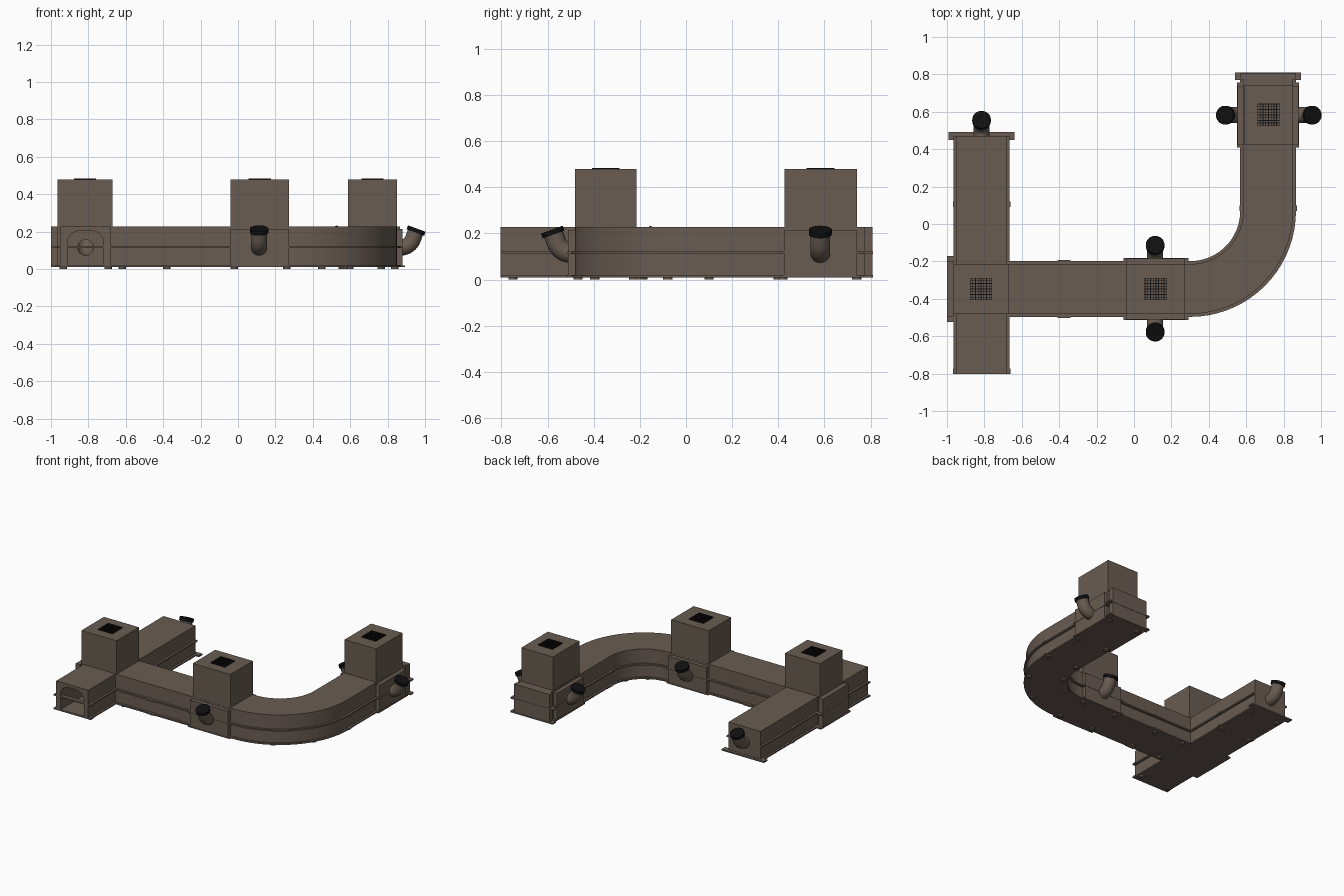
import bpy, bmesh, math
from mathutils import Vector, Matrix

if "Cube" in bpy.data.objects:
    bpy.data.objects.remove(bpy.data.objects["Cube"])


def material(name, rgb):
    m = bpy.data.materials.new(name)
    m.diffuse_color = (*rgb, 1)
    m.use_nodes = True
    m.node_tree.nodes["Principled BSDF"].inputs["Base Color"].default_value = m.diffuse_color
    return m


BROWN = material("warm brown", (0.140, 0.107, 0.084))
BLACK = material("cap black", (0.005, 0.005, 0.005))


def finish(bm, name, mat):
    bmesh.ops.recalc_face_normals(bm, faces=bm.faces)
    me = bpy.data.meshes.new(name)
    bm.to_mesh(me)
    bm.free()
    ob = bpy.data.objects.new(name, me)
    bpy.context.collection.objects.link(ob)
    me.materials.append(mat)
    return ob


def boxes(name, items, mat=BROWN):
    """Each item is (x0, x1, y0, y1, z0, z1)."""
    bm = bmesh.new()
    for x0, x1, y0, y1, z0, z1 in items:
        m = Matrix.Translation(((x0 + x1) / 2, (y0 + y1) / 2, (z0 + z1) / 2))
        bmesh.ops.create_cube(bm, size=1, matrix=m @ Matrix.Diagonal((x1 - x0, y1 - y0, z1 - z0, 1)))
    return finish(bm, name, mat)


def loft(name, rings, mat=BROWN, caps=True):
    bm = bmesh.new()
    vs = [[bm.verts.new(p) for p in r] for r in rings]
    n = len(vs[0])
    for a, b in zip(vs, vs[1:]):
        for i in range(n):
            bm.faces.new((a[i], a[(i + 1) % n], b[(i + 1) % n], b[i]))
    if caps:
        bm.faces.new(vs[0])
        bm.faces.new(vs[-1])
    return finish(bm, name, mat)


def smooth(ob):
    bpy.ops.object.select_all(action='DESELECT')
    ob.select_set(True)
    bpy.context.view_layer.objects.active = ob
    bpy.ops.object.shade_smooth_by_angle(angle=math.radians(35))


# Channel cross-section: bottom flange, middle ridge, flat top
W, F, TOP = 0.133, 0.149, 0.228
half = [(F, .01), (F, .02), (W, .02), (W, .112), (F, .112), (F, .122), (W, .122), (W, TOP)]
SECTION = half + [(-u, z) for u, z in reversed(half)]


def channel(name, path):
    """path holds (x, y, heading angle)."""
    return loft(name, [[(x + u * math.sin(a), y - u * math.cos(a), z) for u, z in SECTION]
                       for x, y, a in path])


LX, RY, RX, R = -0.815, -0.3475, 0.717, 0.417
CX, CY = RX - R, RY + R
arc = [(CX + R * math.sin(t), CY - R * math.cos(t), t)
       for t in (math.pi / 2 * i / 18 for i in range(19))]
leg = channel("left_channel", [(LX, -0.803, math.pi / 2), (LX, 0.47, math.pi / 2)])
run = channel("main_channel", [(-0.98, RY, 0)] + arc + [(RX, 0.79, math.pi / 2)])
smooth(run)


# Plates with wide flanges: (body half x, half y), (flange half x, half y)
def plate(name, cx, cy, bx, by, fx, fy, top):
    return boxes(name, [(cx - bx, cx + bx, cy - by, cy + by, .01, top)] +
                 [(cx - fx, cx + fx, cy - fy, cy + fy, z, z + .01) for z in (.01, .112)])


back_plate = plate("left_back_end_plate", LX, .47, .148, .02, .176, .021, TOP)
plate("left_side_end_plate", -.982, RY, .018, .15, .019, .176, TOP)
plate("right_back_end_plate", RX, .79, .148, .018, .176, .02, TOP)
plate("middle_collar", .117, RY, .157, .163, .174, .165, .215)
plate("right_collar", RX, .582, .163, .157, .165, .174, .215)

# Arched tunnel through the left channel, and a pipe hole at its far end
r = .068
arch = [(-.097, .022), (.097, .022)]
arch += [(.097 - r + r * math.cos(t), .205 - r + r * math.sin(t))
         for t in (math.pi / 2 * i / 8 for i in range(9))]
arch += [(-u, z) for u, z in reversed(arch[2:])]
tunnel = loft("tunnel_cutter", [[(LX + u, y, z) for u, z in arch] for y in (-.9, .452)])
circle = [(.042 * math.cos(t), .115 + .042 * math.sin(t))
          for t in (math.tau * i / 24 for i in range(24))]
hole = loft("hole_cutter", [[(LX + u, y, z) for u, z in circle] for y in (.40, .6)])


def cut(ob, cutter):
    m = ob.modifiers.new("cut", 'BOOLEAN')
    m.operation, m.solver, m.object = 'DIFFERENCE', 'EXACT', cutter
    bpy.ops.object.select_all(action='DESELECT')
    ob.select_set(True)
    bpy.context.view_layer.objects.active = ob
    bpy.ops.object.modifier_apply(modifier=m.name)


for ob in (leg, run, back_plate):
    cut(ob, tunnel)
for ob in (leg, back_plate):
    cut(ob, hole)
for c in (tunnel, hole):
    bpy.data.objects.remove(c)


# Square towers with a grate on top
def tower(name, cx, cy, hx, hy):
    boxes(name + "_tower", [(cx - hx, cx + hx, cy - hy, cy + hy, .2285, .479)])
    g, n, w = .058, 9, .002
    bars = []
    for i in range(n):
        o = -g + 2 * g * i / (n - 1)
        bars.append((cx + o - w, cx + o + w, cy - g, cy + g, .477, .484))
        bars.append((cx - g, cx + g, cy + o - w, cy + o + w, .477, .4845))
    boxes(name + "_grate", bars, BLACK)


tower("left", -.818, RY, .146, .133)
tower("middle", .117, RY, .156, .133)
tower("right", RX + .002, .583, .131, .157)


# Elbow pipes with tilted black caps
def elbow(name, x, y, ang):
    d, side, up = Vector((math.cos(ang), math.sin(ang), 0)), Vector((-math.sin(ang), math.cos(ang), 0)), Vector((0, 0, 1))
    base, bend, end = Vector((x, y, .115)), .07, math.radians(70)
    pts = [(base, 0)]
    for i in range(9):
        t = end * i / 8
        pts.append((base + d * (.005 + bend * math.sin(t)) + up * bend * (1 - math.cos(t)), t))
    axis = d * math.cos(end) + up * math.sin(end)
    pts.append((pts[-1][0] + axis * .045, end))

    def ring(p, t, rad):
        n = up * math.cos(t) - d * math.sin(t)
        return [p + rad * (side * math.cos(a) + n * math.sin(a))
                for a in (math.tau * k / 24 for k in range(24))]

    smooth(loft(name + "_pipe", [ring(p, t, .043) for p, t in pts], caps=False))
    tip = pts[-1][0]
    smooth(loft(name + "_cap", [ring(tip + axis * s, end, .05) for s in (-.008, .014)], BLACK))


elbow("left_back", LX, .467, math.pi / 2)
elbow("middle_front", .113, RY - .143, -math.pi / 2)
elbow("middle_back", .113, RY + .146, math.pi / 2)
elbow("right_outer", RX + .148, .582, 0)
elbow("right_inner", RX - .141, .582, math.pi)

# Joint tabs on the flanges where channel sections meet
boxes("joint_tabs", [(-.41, -.34, RY - .154, RY + .154, z, z + .011) for z in (.01, .1115)] +
      [(LX - .154, LX + .154, y, y + .03, z, z + .011)
       for z in (.01, .1115) for y in (-.803, .09)] +
      [(RX - .154, RX + .154, .07, .1, z, z + .011) for z in (.01, .1115)])

# Low round feet along both bottom edges
bm = bmesh.new()
spots = [(LX, y, math.pi / 2) for y in (-.75, .1, .4)]
spots += [(x, RY, 0) for x in (-.62, -.38, -.02, .26)]
spots += [arc[6], arc[12], (RX, .1, math.pi / 2), (RX, .42, math.pi / 2), (RX, .74, math.pi / 2)]
for x, y, a in spots:
    for s in (-.12, .12):
        m = Matrix.Translation((x + s * math.sin(a), y - s * math.cos(a), .0055))
        bmesh.ops.create_cone(bm, cap_ends=True, segments=12, radius1=.02, radius2=.02,
                              depth=.011, matrix=m)
finish(bm, "feet", BROWN)
